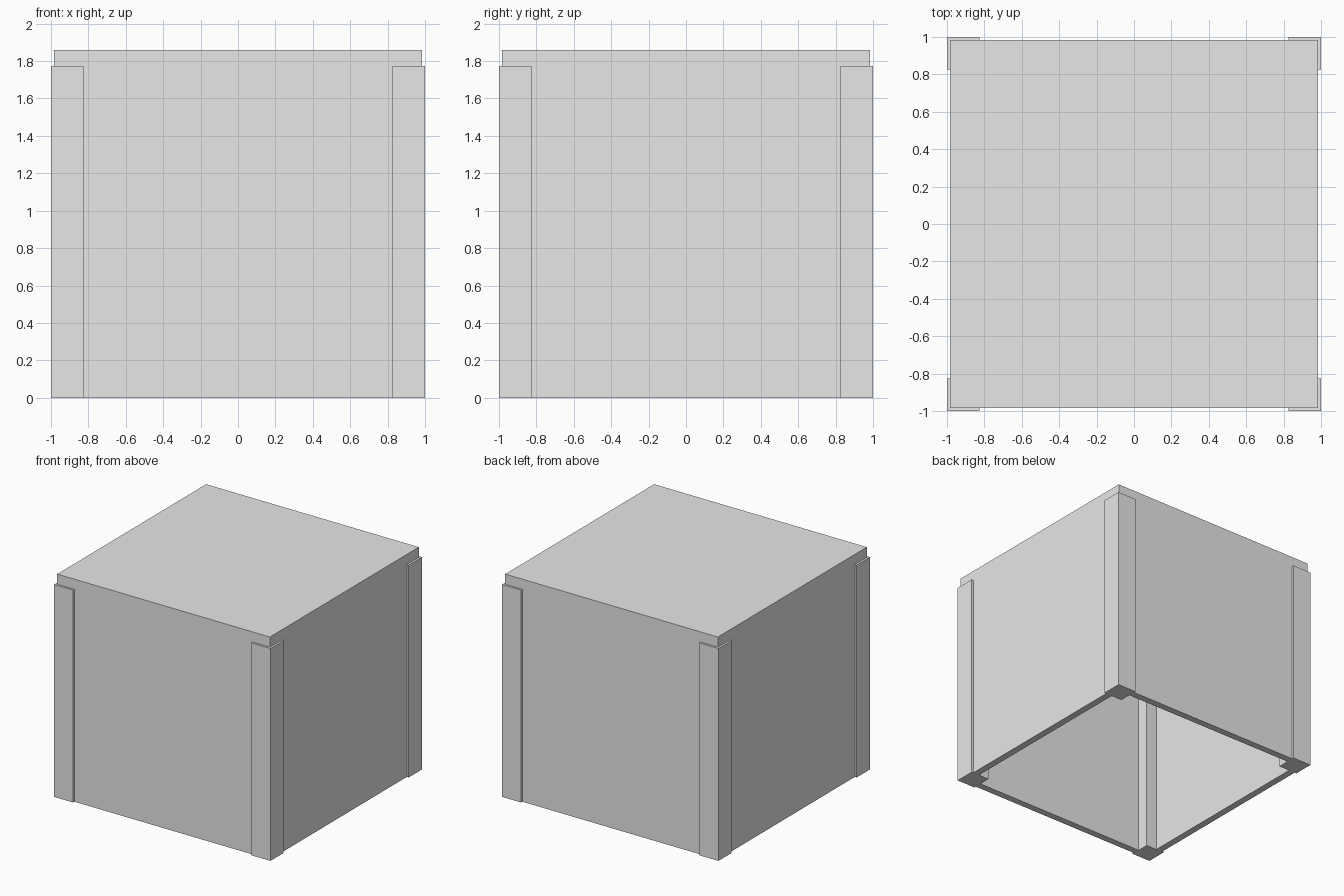
import bpy
import bmesh

cube = bpy.data.objects.get("Cube")
if cube:
    bpy.data.objects.remove(cube, do_unlink=True)

GREY = (0.8, 0.8, 0.8, 1.0)
HALF = 0.983      # outer half width of the shell
INNER = 0.90      # inner half width of the shell
TOP = 1.86
POST_TOP = 1.775  # also the underside of the lid
POST = 0.175      # post width

grey = bpy.data.materials.new("plain_grey")
grey.use_nodes = True
grey.diffuse_color = GREY
grey.node_tree.nodes["Principled BSDF"].inputs["Base Color"].default_value = GREY


def make_object(name, bm):
    bmesh.ops.recalc_face_normals(bm, faces=bm.faces)
    mesh = bpy.data.meshes.new(name)
    bm.to_mesh(mesh)
    bm.free()
    mesh.materials.append(grey)
    obj = bpy.data.objects.new(name, mesh)
    bpy.context.collection.objects.link(obj)
    return obj


def add_box(bm, low, high):
    verts = bmesh.ops.create_cube(bm, size=1)["verts"]
    for v in verts:
        v.co = [(a + b) / 2 + c * (b - a) for a, b, c in zip(low, high, v.co)]


# Hollow shell: a box whose floor is inset and pushed up to the lid
bm = bmesh.new()
add_box(bm, (-HALF, -HALF, 0), (HALF, HALF, TOP))
bm.normal_update()
floor = min(bm.faces, key=lambda f: f.calc_center_median().z)
bmesh.ops.inset_region(bm, faces=[floor], thickness=HALF - INNER)
cavity = bmesh.ops.extrude_discrete_faces(bm, faces=[floor])["faces"][0]
bmesh.ops.translate(bm, verts=cavity.verts, vec=(0, 0, POST_TOP))
make_object("box_shell", bm)

# Square corner posts, standing proud of the walls inside and out
for depth, sy in (("front", -1), ("back", 1)):
    for side, sx in (("left", 1), ("right", -1)):
        bm = bmesh.new()
        x, y = sx * (1 - POST / 2), sy * (1 - POST / 2)
        h = POST / 2
        add_box(bm, (x - h, y - h, 0), (x + h, y + h, POST_TOP))
        make_object(f"{depth}_{side}_post", bm)
